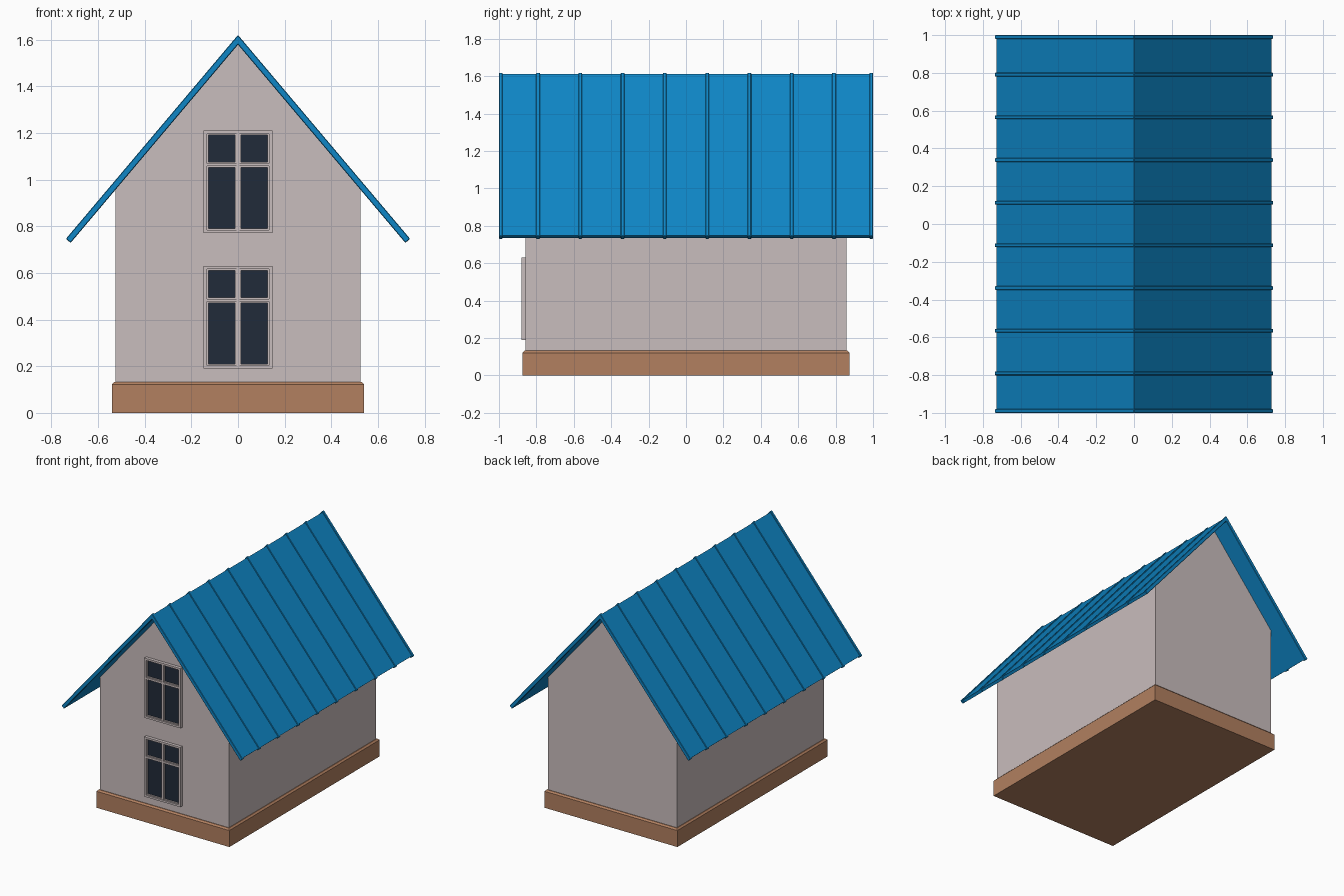
import bpy, bmesh

if "Cube" in bpy.data.objects:
    bpy.data.objects.remove(bpy.data.objects["Cube"])

def material(name, rgb):
    m = bpy.data.materials.new(name)
    m.diffuse_color = (*rgb, 1)
    m.use_nodes = True
    m.node_tree.nodes["Principled BSDF"].inputs["Base Color"].default_value = m.diffuse_color
    return m

PLASTER = material("pale plaster", (0.584, 0.509, 0.509))
BLUE = material("blue metal", (0.0044, 0.238, 0.565))
BROWN = material("brown plinth", (0.445, 0.216, 0.117))
GLASS = material("dark glass", (0.015, 0.024, 0.041))

def finish(bm, name, mat):
    bmesh.ops.recalc_face_normals(bm, faces=bm.faces[:])
    me = bpy.data.meshes.new(name)
    bm.to_mesh(me)
    bm.free()
    me.materials.append(mat)
    ob = bpy.data.objects.new(name, me)
    bpy.context.collection.objects.link(ob)
    return ob

def extrude_y(bm, dy):
    ext = bmesh.ops.extrude_face_region(bm, geom=bm.faces[:])
    bmesh.ops.translate(bm, vec=(0, dy, 0),
                        verts=[v for v in ext["geom"] if isinstance(v, bmesh.types.BMVert)])

def prism(name, profile, y0, y1, mat, bevel=0):
    """Extrude an x-z outline from y0 to y1."""
    bm = bmesh.new()
    bm.faces.new([bm.verts.new((x, y0, z)) for x, z in profile])
    extrude_y(bm, y1 - y0)
    ob = finish(bm, name, mat)
    if bevel:
        mod = ob.modifiers.new("bevel", "BEVEL")
        mod.width = bevel
        mod.segments = 1
    return ob

def rect(x0, x1, z0, z1):
    return [(x0, z0), (x1, z0), (x1, z1), (x0, z1)]

def frame(name, x0, x1, z0, z1, w, depth, mat):
    """Rectangular ring of width w standing out from the front wall."""
    bm = bmesh.new()
    outer, inner = [[bm.verts.new((x, WALL_Y - depth, z)) for x, z in r]
                    for r in (rect(x0, x1, z0, z1), rect(x0 + w, x1 - w, z0 + w, z1 - w))]
    for i in range(4):
        j = (i + 1) % 4
        bm.faces.new((outer[i], outer[j], inner[j], inner[i]))
    extrude_y(bm, depth)
    return finish(bm, name, mat)

# Plinth with a chamfered top edge
bm = bmesh.new()
bmesh.ops.create_cube(bm, size=1)
for v in bm.verts:
    v.co = (v.co.x * 1.082, v.co.y * 1.746, (v.co.z + 0.5) * 0.132)
top = [e for e in bm.edges if all(v.co.z > 0.1 for v in e.verts)]
bmesh.ops.bevel(bm, geom=top, offset=0.011, segments=1, affect="EDGES")
finish(bm, "plinth", BROWN)

# Walls with gables
WALL_X, WALL_Y, APEX = 0.525, -0.857, 1.578
DX, DZ = 0.645, 0.764          # roof slope direction
eave = APEX - WALL_X * DZ / DX
prism("walls", [(-WALL_X, 0.125), (WALL_X, 0.125), (WALL_X, eave), (0, APEX), (-WALL_X, eave)],
      WALL_Y, -WALL_Y, PLASTER)

# Roof sheet and standing ribs share a chevron outline
def chevron(t, length):
    xi, zi = DX * length, APEX - DZ * length
    right = [(xi, zi), (xi + DZ * t, zi + DX * t)]
    left = [(-x, z) for x, z in reversed(right)]
    return [(0, APEX)] + right + [(0, APEX + t / DX)] + left

prism("roof_sheet", chevron(0.021, 1.105), -0.99, 0.99, BLUE)
for i in range(10):
    y = max(-0.99, min(0.99, (i - 4.5) * 0.226))
    prism(f"roof_rib_{i + 1}", chevron(0.027, 1.112), y - 0.01, y + 0.01, BLUE, 0.003)

# Two windows on the front gable, each with four panes
for label, z in (("lower", 0.19), ("upper", 0.77)):
    prism(f"{label}_window_glass", rect(-0.14, 0.14, z + 0.01, z + 0.43), WALL_Y - 0.006, WALL_Y, GLASS)
    frame(f"{label}_window_casing", -0.147, 0.147, z, z + 0.44, 0.014, 0.023, PLASTER)
    prism(f"{label}_window_mullion", rect(-0.006, 0.006, z + 0.014, z + 0.426),
          WALL_Y - 0.02, WALL_Y, PLASTER)
    prism(f"{label}_window_transom", rect(-0.133, 0.133, z + 0.287, z + 0.299),
          WALL_Y - 0.021, WALL_Y, PLASTER)
    for side, x0, x1 in (("left", -0.134, -0.005), ("right", 0.005, 0.134)):
        frame(f"{label}_{side}_bottom_sash", x0, x1, z + 0.013, z + 0.288, 0.007, 0.014, PLASTER)
        frame(f"{label}_{side}_top_sash", x0, x1, z + 0.298, z + 0.427, 0.007, 0.014, PLASTER)
